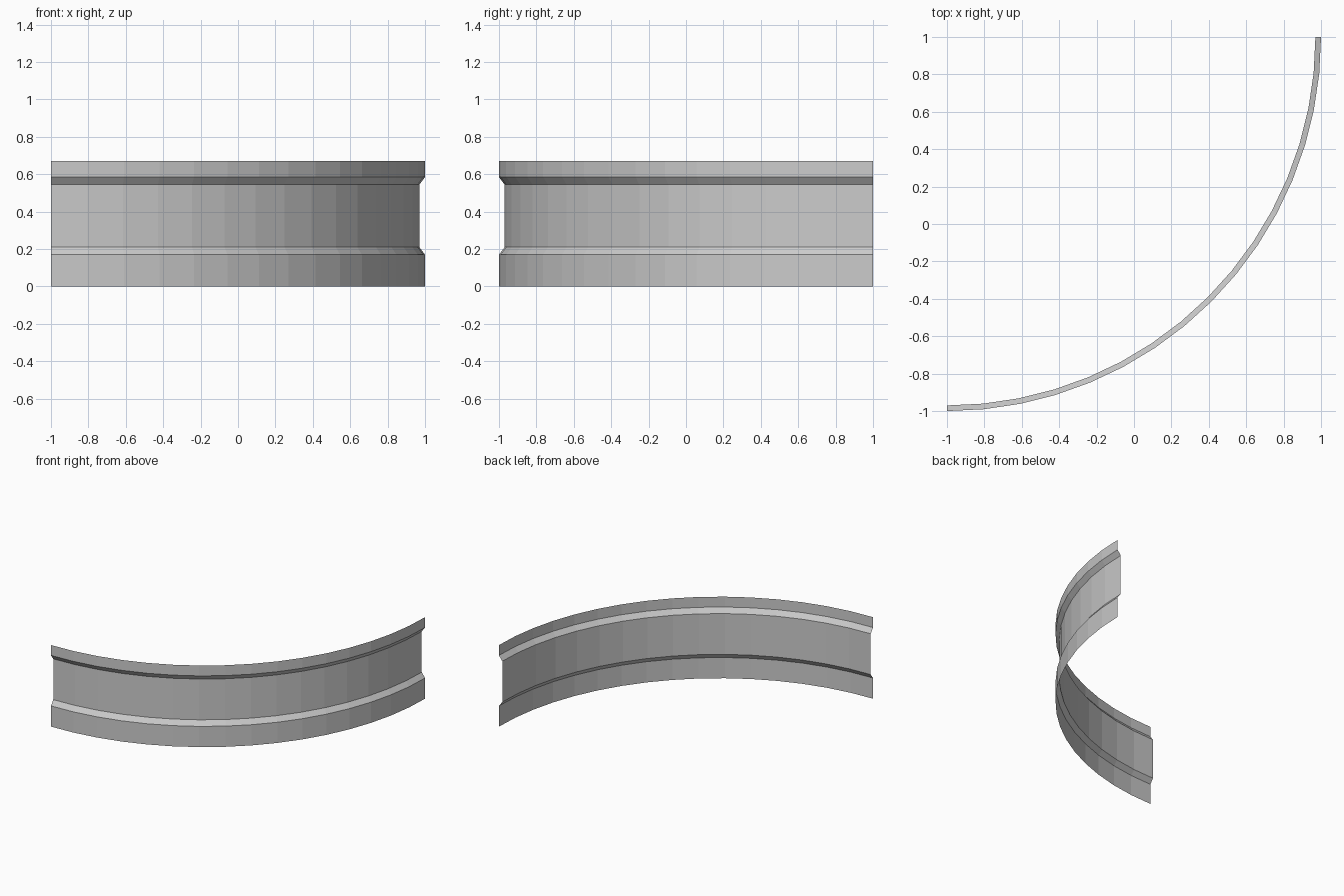
import bpy, bmesh, math

cube = bpy.data.objects.get("Cube")
if cube:
    bpy.data.objects.remove(cube, do_unlink=True)

# Painted metal
metal = bpy.data.materials.new("light grey metal")
metal.use_nodes = True
grey = (0.6, 0.6, 0.6, 1)
metal.diffuse_color = grey
metal.node_tree.nodes["Principled BSDF"].inputs["Base Color"].default_value = grey

# Rail section as (radius, height): two outer flanges and a recessed web
OUTER, INNER = 2.0, 1.97
section = [(OUTER, 0), (OUTER, 0.17), (INNER, 0.21),
           (INNER, 0.545), (OUTER, 0.585), (OUTER, 0.67)]
SEGMENTS = 16

# Sweep the section through a quarter circle
bm = bmesh.new()
columns = []
for i in range(SEGMENTS + 1):
    a = math.radians(90) * i / SEGMENTS
    columns.append([bm.verts.new((r * math.sin(a) - 1, 1 - r * math.cos(a), z))
                    for r, z in section])
for left, right in zip(columns, columns[1:]):
    for k in range(len(section) - 1):
        bm.faces.new((left[k], right[k], right[k + 1], left[k + 1]))

mesh = bpy.data.meshes.new("curved_rail")
bm.to_mesh(mesh)
bm.free()
mesh.materials.append(metal)
rail = bpy.data.objects.new("curved_rail", mesh)
bpy.context.collection.objects.link(rail)
